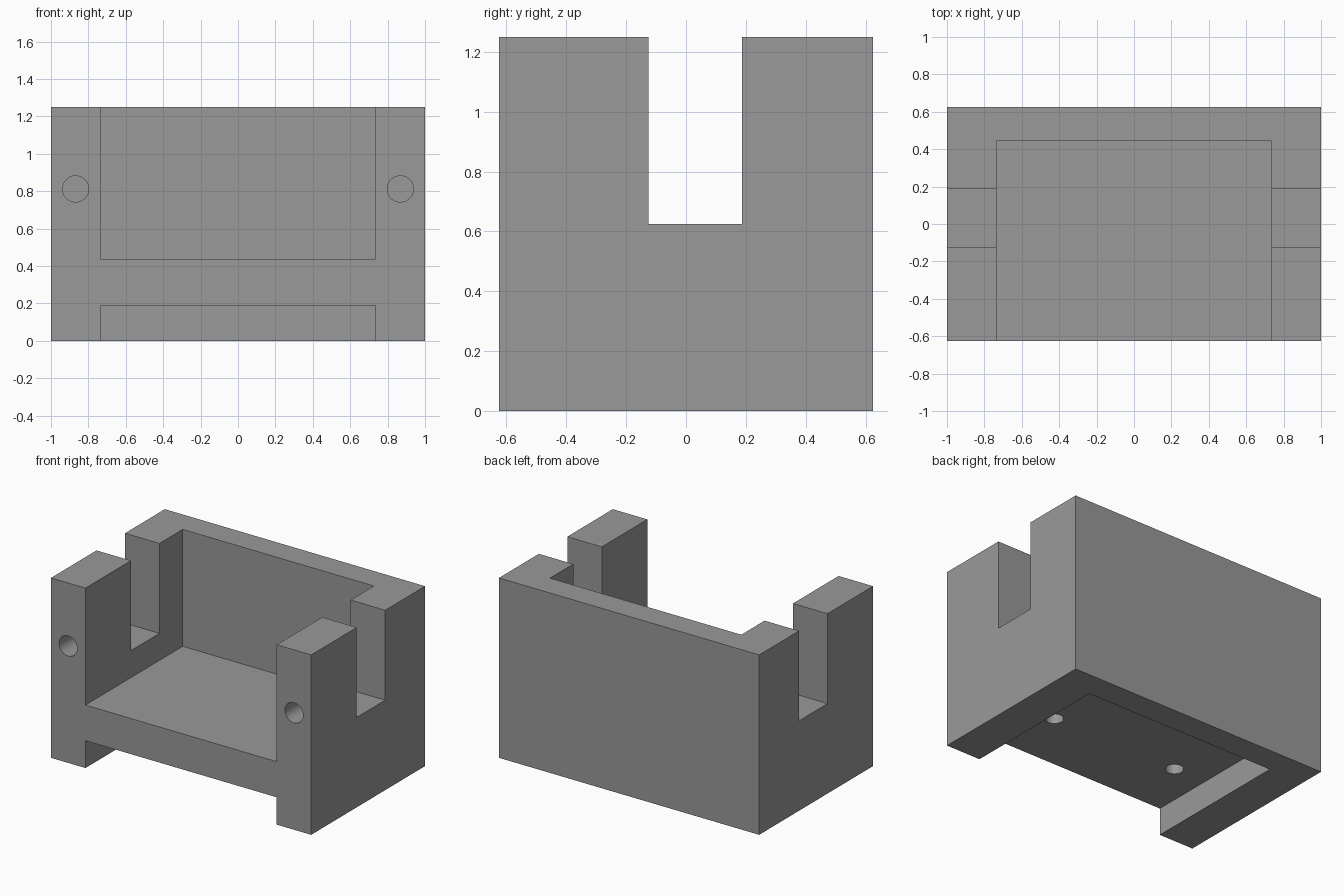
import bpy
import math

if "Cube" in bpy.data.objects:
    bpy.data.objects.remove(bpy.data.objects["Cube"])


def box(name, lo, hi):
    """Axis-aligned box between two corners."""
    centre = [(a + b) / 2 for a, b in zip(lo, hi)]
    bpy.ops.mesh.primitive_cube_add(size=1, location=centre)
    ob = bpy.context.object
    ob.name = name
    ob.scale = [b - a for a, b in zip(lo, hi)]
    bpy.ops.object.transform_apply(location=True, rotation=True, scale=True)
    return ob


def rod(name, radius, length, centre, rotation=(0, 0, 0)):
    bpy.ops.mesh.primitive_cylinder_add(vertices=40, radius=radius, depth=length,
                                        location=centre, rotation=rotation)
    ob = bpy.context.object
    ob.name = name
    bpy.ops.object.transform_apply(location=True, rotation=True, scale=True)
    return ob


def cut(target, cutter):
    """Subtract the cutter and remove it."""
    mod = target.modifiers.new("cut", 'BOOLEAN')
    mod.operation = 'DIFFERENCE'
    mod.solver = 'EXACT'
    mod.object = cutter
    bpy.ops.object.select_all(action='DESELECT')
    bpy.context.view_layer.objects.active = target
    target.select_set(True)
    bpy.ops.object.modifier_apply(modifier=mod.name)
    bpy.data.objects.remove(cutter, do_unlink=True)


W, D, H = 1.0, 0.625, 1.25      # half width, half depth, height
IN_X, IN_Y = 0.735, 0.443       # inner side and back walls
BELOW, FLOOR = 0.19, 0.4375     # underside and top of the shelf

housing = box("housing", (-W, -D, 0), (W, D, H))

# Open compartment above the shelf and recess below it
cut(housing, box("compartment_cutter", (-IN_X, -D - 0.2, FLOOR), (IN_X, IN_Y, H + 0.2)))
cut(housing, box("recess_cutter", (-IN_X, -D - 0.2, -0.2), (IN_X, IN_Y, BELOW)))

# Slot through both side walls
cut(housing, box("slot_cutter", (-W - 0.2, -0.125, 0.625), (W + 0.2, 0.1875, H + 0.2)))

for side in (-1, 1):
    # Blind screw hole in the front of each post
    cut(housing, rod("post_hole_cutter", 0.07, 0.8, (side * 0.868, -D, 0.8125),
                     (math.pi / 2, 0, 0)))
    # Blind screw hole in the underside of the shelf
    cut(housing, rod("shelf_hole_cutter", 0.058, 0.36, (side * 0.489, -0.19, BELOW)))

grey = bpy.data.materials.new("grey")
grey.diffuse_color = (0.32, 0.32, 0.32, 1)
grey.use_nodes = True
grey.node_tree.nodes["Principled BSDF"].inputs["Base Color"].default_value = grey.diffuse_color
housing.data.materials.clear()
housing.data.materials.append(grey)
for face in housing.data.polygons:
    face.material_index = 0

bpy.ops.object.select_all(action='DESELECT')
housing.select_set(True)
bpy.context.view_layer.objects.active = housing
bpy.ops.object.shade_smooth_by_angle(angle=math.radians(30))
